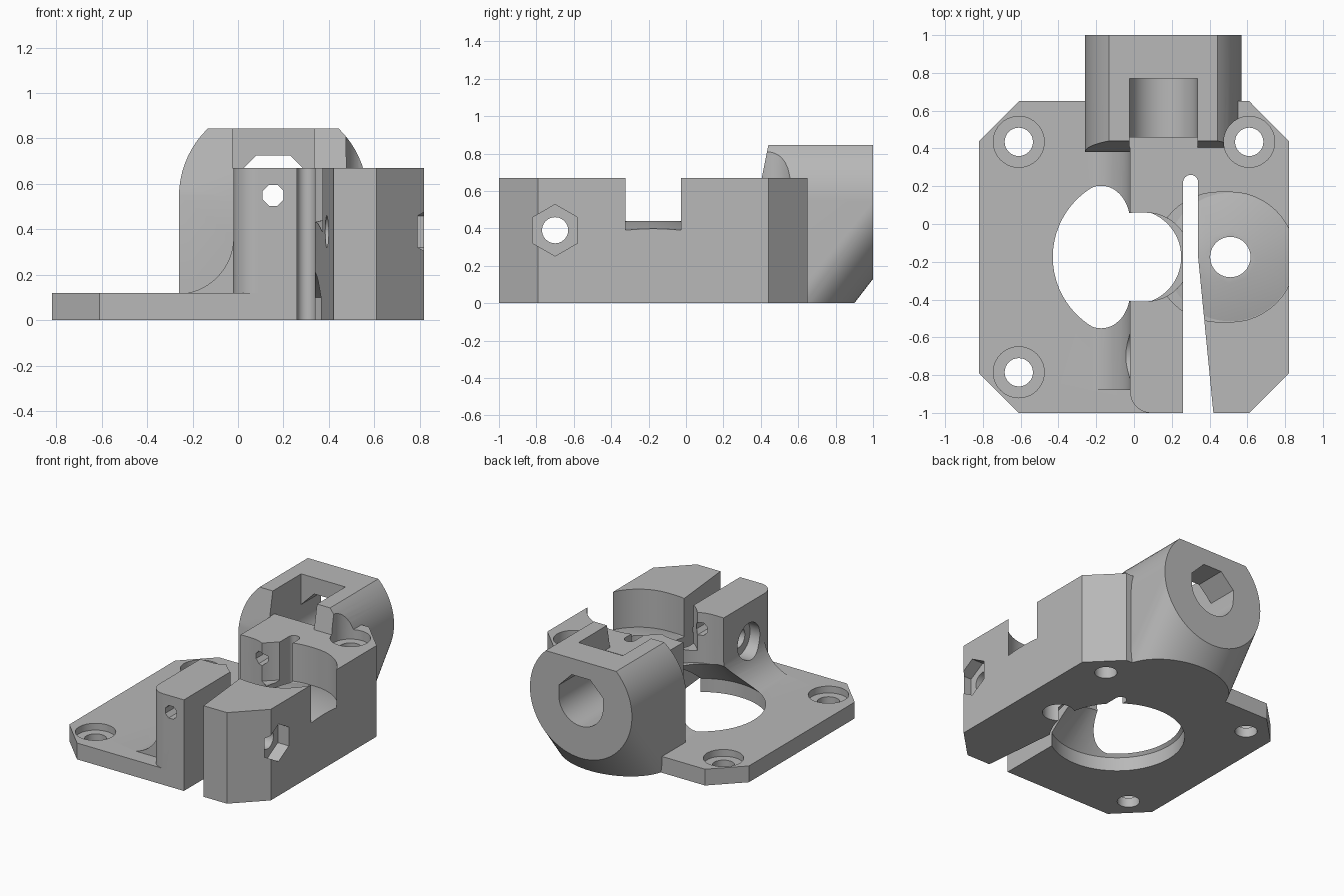
import bpy, bmesh
from math import sin, cos, pi, sqrt, radians

cube = bpy.data.objects.get("Cube")
if cube:
    bpy.data.objects.remove(cube, do_unlink=True)

grey = bpy.data.materials.new("plain grey")
grey.use_nodes = True
colour = (0.48, 0.48, 0.48, 1)
grey.diffuse_color = colour
grey.node_tree.nodes["Principled BSDF"].inputs["Base Color"].default_value = colour


def finish(name, bm):
    bmesh.ops.recalc_face_normals(bm, faces=bm.faces[:])
    mesh = bpy.data.meshes.new(name)
    bm.to_mesh(mesh)
    bm.free()
    mesh.materials.append(grey)
    obj = bpy.data.objects.new(name, mesh)
    bpy.context.collection.objects.link(obj)
    return obj


def prism(name, pts, axis, a, b):
    """Extrude a 2D outline from a to b along an axis."""
    place = {"x": lambda u, v, w: (w, u, v),
             "y": lambda u, v, w: (u, w, v),
             "z": lambda u, v, w: (u, v, w)}[axis]
    bm = bmesh.new()
    face = bm.faces.new([bm.verts.new(place(u, v, a)) for u, v in pts])
    ext = bmesh.ops.extrude_face_region(bm, geom=[face])
    shift = place(0, 0, b - a)
    bmesh.ops.translate(bm, vec=shift, verts=[
        g for g in ext["geom"] if isinstance(g, bmesh.types.BMVert)])
    return finish(name, bm)


def arc(cx, cy, r, a0=0, a1=360, n=24):
    return [(cx + r * cos(radians(a0 + (a1 - a0) * i / n)),
             cy + r * sin(radians(a0 + (a1 - a0) * i / n))) for i in range(n + 1)]


def circle(cx, cy, r, n=40):
    return arc(cx, cy, r, n=n)[:-1]


def slot(x0, x1, y, r):
    return arc(x0, y, r, 90, 270) + arc(x1, y, r, -90, 90)


def cone(name, x, y, rings):
    """Stack of circles (radius, height) closed into a solid."""
    bm = bmesh.new()
    loops = [[bm.verts.new((u, v, z)) for u, v in circle(x, y, r, 64)] for r, z in rings]
    for lo, hi in zip(loops, loops[1:]):
        for i in range(len(lo)):
            j = (i + 1) % len(lo)
            bm.faces.new((lo[i], lo[j], hi[j], hi[i]))
    bm.faces.new(loops[0])
    bm.faces.new(loops[-1])
    return finish(name, bm)


def combine(target, tool, operation="DIFFERENCE"):
    mod = target.modifiers.new("combine", "BOOLEAN")
    mod.operation, mod.object, mod.solver = operation, tool, "EXACT"
    bpy.context.view_layer.objects.active = target
    bpy.ops.object.modifier_apply(modifier=mod.name)
    bpy.data.objects.remove(tool, do_unlink=True)


MY = -0.175            # motor axis y
FX, FZ = 0.155, 0.545  # filament axis x and z

# Base plate with chamfered corners
body = prism("extruder_body", [
    (-0.82, -0.79), (-0.61, -1), (0.61, -1), (0.82, -0.79),
    (0.82, 0.44), (0.61, 0.65), (-0.61, 0.65), (-0.82, 0.44)], "z", 0, 0.12)

# Tall block with a rounded front corner
combine(body, prism("block", arc(0.09, -0.89, 0.11, 180, 270, 10) + [
    (0.61, -1), (0.82, -0.79), (0.82, 0.44), (0.61, 0.65), (-0.02, 0.65)],
    "z", 0, 0.67), "UNION")

# Concave fillet between plate and block
combine(body, prism("fillet", arc(-0.27, 0.365, 0.25, -90, 0, 16) + [
    (0.05, 0.365), (0.05, 0.06), (-0.27, 0.06)], "y", -0.88, 0.42), "UNION")

# Rear barrel with flat top, swept down and forward to the base
R, H = 0.415, 0.30
half = sqrt(R * R - H * H)
ring = [(u, v) for u, v in circle(0, 0, R, 72) if v < H] + [(half, H), (-half, H)]
bm = bmesh.new()
for u, v in ring:
    front = 0.38 + 0.2 * max(0, v)
    for y, drop in ((1, 0), (front, 0), (0.46, 0.7), (0.38, 0.7)):
        bm.verts.new((FX + u, y, FZ + v - drop))
hull = bmesh.ops.convex_hull(bm, input=bm.verts[:])
junk = {g for g in hull["geom_interior"] + hull["geom_unused"]
        if isinstance(g, bmesh.types.BMVert)}
bmesh.ops.delete(bm, geom=list(junk), context="VERTS")
bmesh.ops.dissolve_limit(bm, angle_limit=0.002, verts=bm.verts[:], edges=bm.edges[:])
barrel = finish("barrel", bm)
combine(barrel, prism("ground_cut", [(-2, -2), (2, -2), (2, 2), (-2, 2)], "z", -2, 0))
combine(body, barrel, "UNION")

# U-shaped nozzle socket, open at the top and at the front above the block
r = 0.18
combine(body, prism("socket", arc(FX, FZ, r, 180, 360, 32) + [
    (FX + r, 1.2), (FX - r, 1.2)], "y", 0.46, 0.77))
combine(body, prism("socket_front", [
    (FX - r, 0.67), (FX + r, 0.67), (FX + r, 1.2), (FX - r, 1.2)], "y", 0.2, 0.5))

# Rear bore: round below, flat-topped with bevels above
k = r * (sqrt(2) - 1)
combine(body, prism("rear_bore", arc(FX, FZ, r, 180, 360, 32) + [
    (FX + r, FZ + k), (FX + k, FZ + r), (FX - k, FZ + r), (FX - r, FZ + k)],
    "y", 0.7, 1.2))

# Motor boss recess and the cone leading to the drive gear pocket
combine(body, cone("motor_recess", 0, MY, [(0.45, -0.1), (0.45, 0.1), (0.225, 0.325)]))
combine(body, prism("gear_pocket", slot(0, 0.062, MY, 0.235), "z", 0.3, 1))

# Idler pocket with a raised conical seat and axle hole
pocket = prism("idler_pocket", slot(0.45, 0.51, MY, 0.344), "z", 0.39, 1)
combine(pocket, cone("seat", 0.51, MY, [(0.34, 0.3), (0.34, 0.391), (0.14, 0.44)]))
combine(body, pocket)
combine(body, prism("axle_hole", circle(0.51, MY, 0.107), "z", -0.1, 1))

# Flex slit with a round end
combine(body, prism("slit", [(0.26, -1.1), (0.43, -1.1), (0.34, -0.18)]
                    + arc(0.3, 0.22, 0.04, 0, 180, 16), "z", -0.1, 1))

# Filament hole through the block
combine(body, prism("filament_hole", arc(FX, FZ + 0.005, 0.05, 22.5, 337.5, 7),
                    "y", -1.1, 0.6))

# Clamp screw hole, head recess on the left side, nut trap on the right side
SY, SZ = -0.7, 0.39
combine(body, prism("screw_hole", circle(SY, SZ, 0.07, 24), "x", -0.3, 1))
combine(body, prism("head_recess", circle(SY, SZ, 0.13), "x", -0.3, 0.06))
combine(body, prism("nut_trap", arc(SY, SZ, 0.138, 30, 330, 5), "x", 0.73, 1))

# Mounting holes with counterbores
for x, y, seat in ((-0.61, 0.435, 0.07), (-0.61, -0.785, 0.07), (0.61, 0.435, 0.6)):
    combine(body, prism("mount_hole", circle(x, y, 0.075, 32), "z", -0.1, 1))
    combine(body, prism("counterbore", circle(x, y, 0.135), "z", seat, 1))

# Shading
bpy.ops.object.select_all(action="DESELECT")
body.select_set(True)
bpy.context.view_layer.objects.active = body
bpy.ops.object.shade_smooth_by_angle(angle=radians(25))
